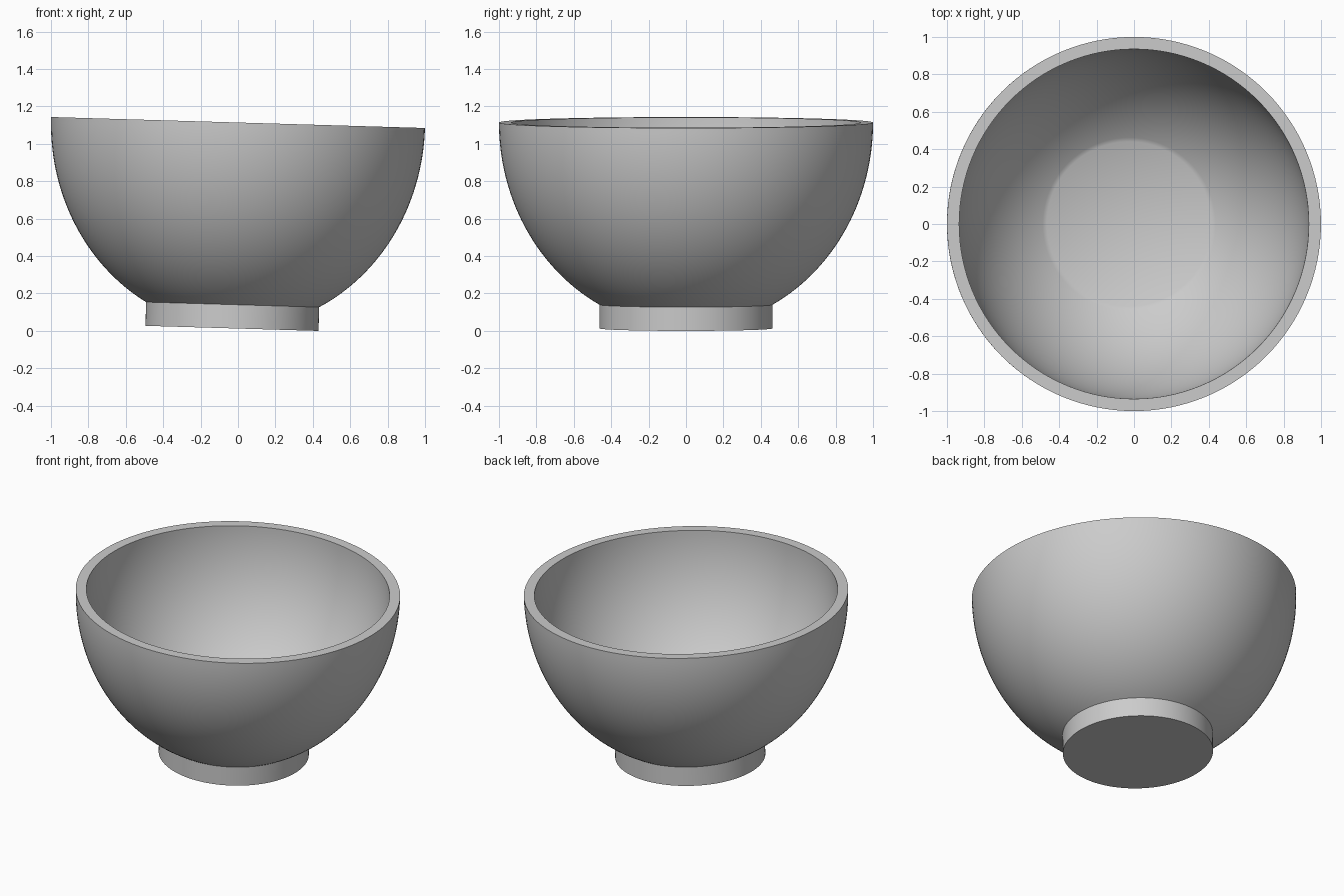
import bpy, bmesh, math
from mathutils import Matrix

cube = bpy.data.objects.get("Cube")
if cube:
    bpy.data.objects.remove(cube)

# One plain grey glaze
grey = bpy.data.materials.new("plain_grey")
grey.use_nodes = True
colour = (0.6, 0.6, 0.6, 1)
grey.diffuse_color = colour
grey.node_tree.nodes["Principled BSDF"].inputs["Base Color"].default_value = colour

TILT = math.radians(1.68)
SEGMENTS = 128
RIM_Z = 1.101
FOOT_R, FOOT_Z = 0.463, 0.127
FLOOR_R, FLOOR_Z = 0.44, 0.192


def wall(rim_r, base_r, base_z, steps=40):
    """Quarter-ellipse points (r, z) from the base up to an upright rim."""
    depth = (RIM_Z - base_z) / math.sqrt(1 - (base_r / rim_r) ** 2)
    start = math.acos(base_r / rim_r)
    angles = [start * (1 - i / steps) for i in range(steps + 1)]
    return [(rim_r * math.cos(a), RIM_Z - depth * math.sin(a)) for a in angles]


def lathe(name, profile):
    """Spin a profile round the z axis, then lean it."""
    bm = bmesh.new()
    verts = [bm.verts.new((r, 0, z)) for r, z in profile]
    edges = [bm.edges.new(pair) for pair in zip(verts, verts[1:])]
    bmesh.ops.spin(bm, geom=verts + edges, axis=(0, 0, 1), cent=(0, 0, 0),
                   angle=math.tau, steps=SEGMENTS, use_merge=True)
    bmesh.ops.remove_doubles(bm, verts=bm.verts, dist=0.0001)
    bmesh.ops.recalc_face_normals(bm, faces=bm.faces)
    shift = Matrix.Translation((-RIM_Z * math.sin(TILT), 0, FOOT_R * math.sin(TILT)))
    lean = shift @ Matrix.Rotation(TILT, 4, "Y")
    bmesh.ops.transform(bm, matrix=lean, verts=bm.verts)
    mesh = bpy.data.meshes.new(name)
    bm.to_mesh(mesh)
    bm.free()
    mesh.materials.append(grey)
    obj = bpy.data.objects.new(name, mesh)
    bpy.context.collection.objects.link(obj)
    bpy.ops.object.select_all(action="DESELECT")
    obj.select_set(True)
    bpy.context.view_layer.objects.active = obj
    bpy.ops.object.shade_smooth_by_angle(angle=math.radians(35))


# Foot, outer wall, flat rim, hollow and flat floor in one profile
foot = [(0, 0), (FOOT_R, 0)]
outer = wall(1.0, FOOT_R, FOOT_Z)
inner = wall(0.935, FLOOR_R, FLOOR_Z)
lathe("bowl", foot + outer + inner[::-1] + [(0, FLOOR_Z)])
